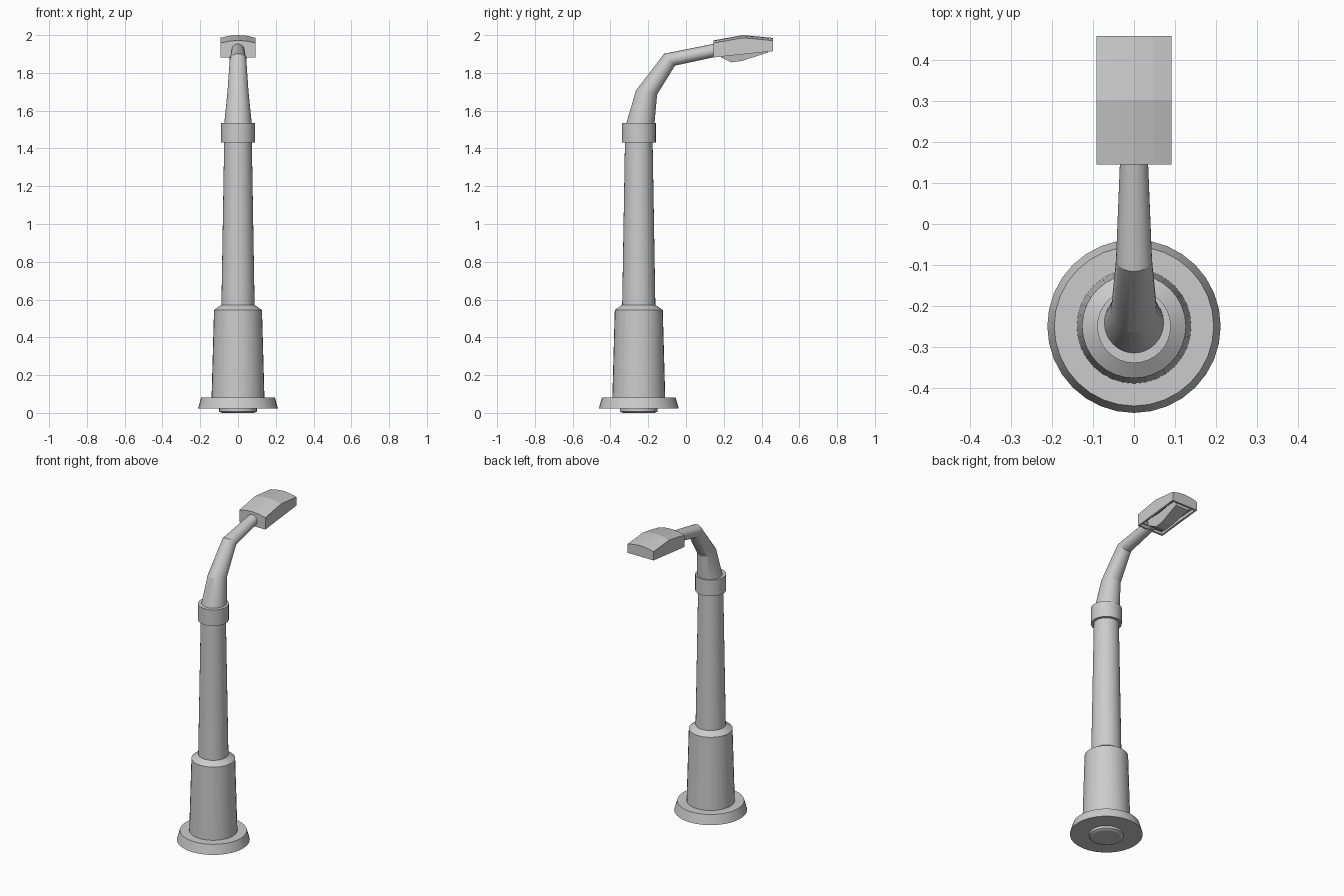
import bpy, bmesh, math

if "Cube" in bpy.data.objects:
    bpy.data.objects.remove(bpy.data.objects["Cube"])

AXIS_Y = -0.25   # pole stands behind the lamp head
SIDES = 32


def finish(name, bm, smooth=False):
    bmesh.ops.recalc_face_normals(bm, faces=bm.faces)
    me = bpy.data.meshes.new(name)
    bm.to_mesh(me)
    bm.free()
    ob = bpy.data.objects.new(name, me)
    bpy.context.collection.objects.link(ob)
    if smooth:
        bpy.context.view_layer.objects.active = ob
        ob.select_set(True)
        bpy.ops.object.shade_smooth_by_angle(angle=math.radians(20))
        ob.select_set(False)
    return ob


def loft(rings):
    """Skin a list of equal-length point rings and cap both ends."""
    bm = bmesh.new()
    vs = [[bm.verts.new(p) for p in r] for r in rings]
    n = len(vs[0])
    for a, b in zip(vs, vs[1:]):
        for i in range(n):
            j = (i + 1) % n
            bm.faces.new((a[i], a[j], b[j], b[i]))
    first = bm.faces.new(vs[0][::-1])
    last = bm.faces.new(vs[-1])
    return bm, first, last


def ring(y, z, rx, dy, dz):
    """Ellipse: half-width rx along x, half-axis (dy, dz) in the side plane."""
    pts = []
    for i in range(SIDES):
        a = 2 * math.pi * i / SIDES
        pts.append((rx * math.cos(a), y + dy * math.sin(a), z + dz * math.sin(a)))
    return pts


def turned(name, profile):
    bm, _, _ = loft([ring(AXIS_Y, z, r, r, 0) for r, z in profile])
    return finish(name, bm, True)


# Turned pole parts, as (radius, height)
turned("bottom_plug", [(0.085, 0.0), (0.1, 0.007), (0.1, 0.03)])
turned("base_flange", [(0.212, 0.022), (0.195, 0.082)])
turned("lower_sleeve", [(0.14, 0.08), (0.127, 0.545), (0.09, 0.57)])
turned("pole", [(0.088, 0.56), (0.073, 1.45)])
turned("collar", [(0.09, 1.432), (0.09, 1.535)])

# Tapered bent arm with mitred rings
bm, _, _ = loft([
    ring(-0.242, 1.53, 0.073, 0.075, 0.0),
    ring(-0.209, 1.696, 0.056, 0.056, -0.0105),
    ring(-0.087, 1.87, 0.044, 0.029, -0.0315),
    ring(0.16, 1.921, 0.034, 0.007, -0.034),
])
finish("arm", bm, True)

# Lamp head: arched top, slanted bottom, lofted along y
HALF = 0.092


def head_section(y, top):
    bottom = 1.882 + (y - 0.145) * 0.105
    pts = [(-HALF, y, bottom), (HALF, y, bottom)]
    for i in range(5):
        t = 1 - i / 2
        pts.append((HALF * t, y, top - 0.014 * t * t))
    return pts


bm, _, _ = loft([head_section(0.145, 1.972), head_section(0.303, 2.0),
                 head_section(0.46, 1.985)])
bm.normal_update()
bmesh.ops.recalc_face_normals(bm, faces=bm.faces)
# Stepped recess in the underside
under = [f for f in bm.faces if f.normal.z < -0.8]
under = bmesh.utils.face_join(under)
for thick, depth in ((0.014, 0), (0.004, -0.016), (0.016, 0), (0.004, -0.014)):
    bmesh.ops.inset_individual(bm, faces=[under], thickness=thick, depth=depth)
finish("lamp_head", bm)

# Wedge-shaped lens under the head
side = [(0.18, 1.925), (0.185, 1.882), (0.24, 1.856), (0.295, 1.863),
        (0.435, 1.908), (0.437, 1.94)]
width = [0.05, 0.048, 0.034, 0.034, 0.048, 0.05]
bm, _, _ = loft([[(s * w, y, z) for (y, z), w in zip(side, width)] for s in (-1, 1)])
finish("lens", bm)
